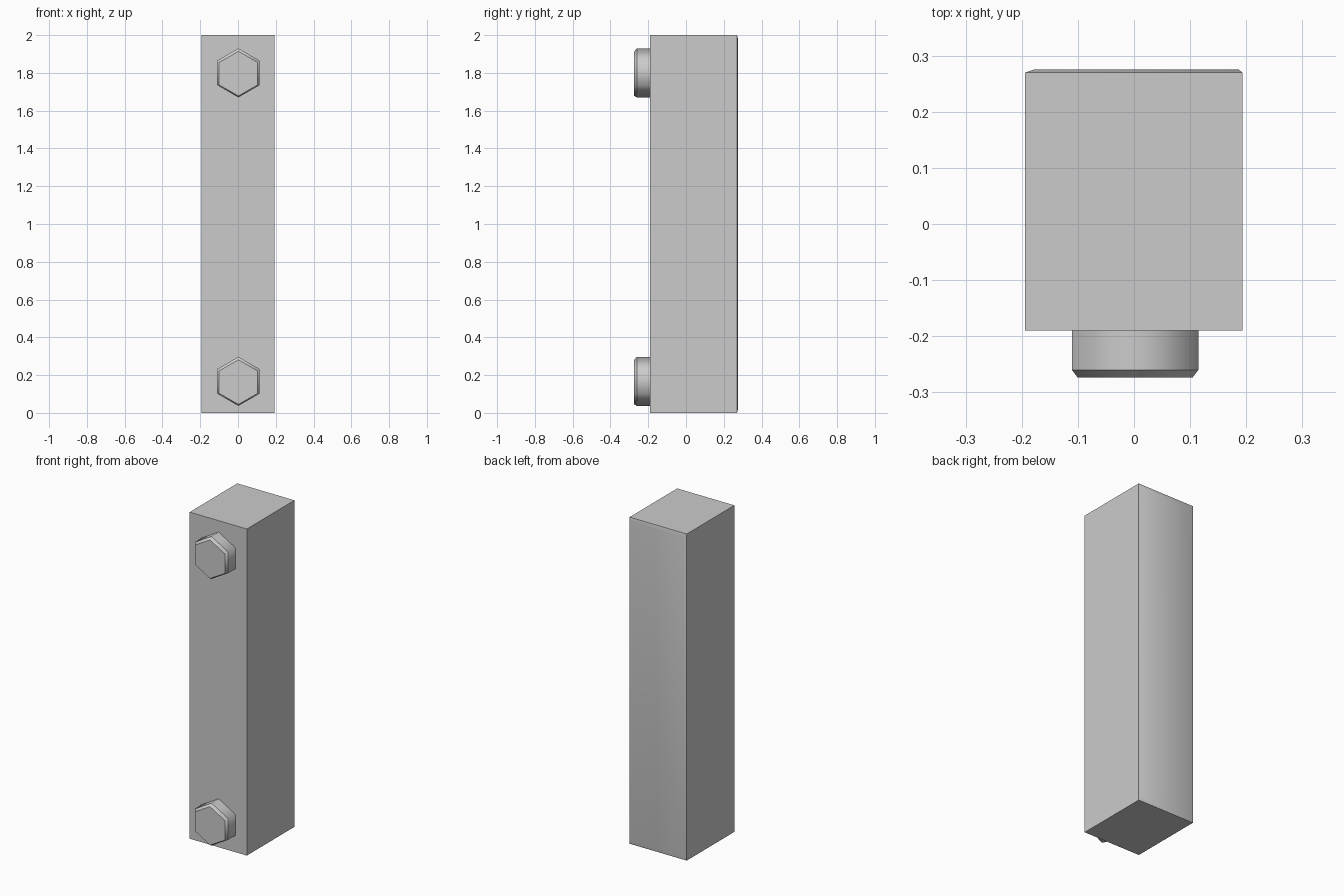
import bpy
import bmesh
import math

cube = bpy.data.objects.get("Cube")
if cube:
    bpy.data.objects.remove(cube, do_unlink=True)

grey = bpy.data.materials.new("light grey")
grey.use_nodes = True
colour = (0.6, 0.6, 0.6, 1)
grey.diffuse_color = colour
grey.node_tree.nodes["Principled BSDF"].inputs["Base Color"].default_value = colour


def loft(name, rings, cap_start=True):
    """Skin a stack of matching rings and cap the ends."""
    bm = bmesh.new()
    loops = [[bm.verts.new(p) for p in ring] for ring in rings]
    for a, b in zip(loops, loops[1:]):
        for i in range(len(a)):
            j = (i + 1) % len(a)
            bm.faces.new((a[i], a[j], b[j], b[i]))
    if cap_start:
        bm.faces.new(loops[0][::-1])
    bm.faces.new(loops[-1])
    bmesh.ops.recalc_face_normals(bm, faces=bm.faces)
    mesh = bpy.data.meshes.new(name)
    bm.to_mesh(mesh)
    bm.free()
    mesh.materials.append(grey)
    obj = bpy.data.objects.new(name, mesh)
    bpy.context.collection.objects.link(obj)
    return obj


def rect(x0, x1, z0, z1, y):
    return [(x0, y, z0), (x1, y, z0), (x1, y, z1), (x0, y, z1)]


def hexagon(radius, y, z):
    return [(0.002 + radius * math.sin(k * math.pi / 3), y,
             z + radius * math.cos(k * math.pi / 3)) for k in range(6)]


LEFT, RIGHT, FRONT, BACK = 0.193, -0.194, -0.19, 0.27

# Main block and its shallow bevelled back panel, softly shaded
outline = rect(RIGHT, LEFT, 0, 2, BACK)
loft("block", [rect(RIGHT, LEFT, 0, 2, FRONT), outline])
panel = loft("back_panel", [outline, rect(RIGHT + 0.015, LEFT - 0.006, 0.02, 1.98, BACK + 0.005)],
             cap_start=False)
panel.data.shade_smooth()

# Hexagonal bolt heads with a chamfered front
for name, z in (("upper_bolt", 1.8), ("lower_bolt", 0.167)):
    bolt = loft(name, [hexagon(0.13, FRONT, z), hexagon(0.13, -0.26, z),
                       hexagon(0.118, -0.274, z - 0.004)])
    bolt.data.shade_smooth()
    # Keep the rims crisp while the sides blend around the head
    for edge in bolt.data.edges:
        a, b = (bolt.data.vertices[i].co for i in edge.vertices)
        edge.use_edge_sharp = abs(a.y - b.y) < 0.001
